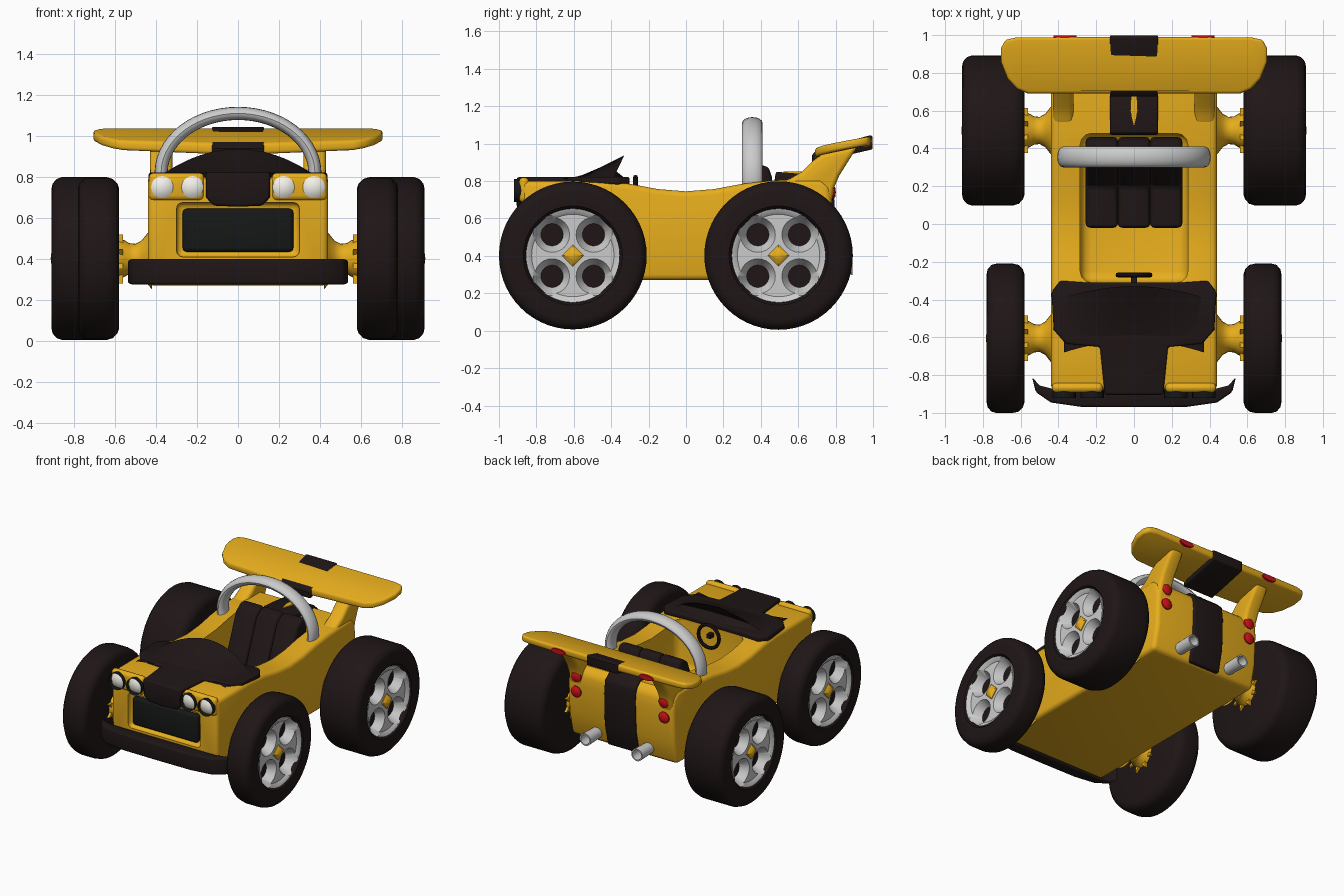
import bpy, bmesh
from math import sin, cos, pi, radians
from mathutils import Matrix, Vector

if "Cube" in bpy.data.objects:
    bpy.data.objects.remove(bpy.data.objects["Cube"])


def material(name, rgb):
    m = bpy.data.materials.new(name)
    m.diffuse_color = (*rgb, 1)
    m.use_nodes = True
    m.node_tree.nodes["Principled BSDF"].inputs["Base Color"].default_value = m.diffuse_color
    return m


YELLOW = material("yellow_paint", (0.8, 0.42, 0.012))
BLACK = material("black_rubber", (0.014, 0.008, 0.008))
DARK = material("grille_dark", (0.008, 0.009, 0.009))
RED = material("red_lens", (0.6, 0.005, 0.008))
LENS = material("lamp_lens", (0.9, 0.88, 0.82))


def finish(name, bm, mat=None, bevel=0, cutters=(), seg=3):
    """Turn a bmesh into an object, bevel it, cut it, and smooth it."""
    bmesh.ops.remove_doubles(bm, verts=bm.verts, dist=1e-5)
    bmesh.ops.recalc_face_normals(bm, faces=bm.faces)
    me = bpy.data.meshes.new(name)
    bm.to_mesh(me)
    bm.free()
    ob = bpy.data.objects.new(name, me)
    bpy.context.collection.objects.link(ob)
    if mat:
        me.materials.append(mat)
    if bevel:
        b = ob.modifiers.new("bevel", 'BEVEL')
        b.width, b.segments, b.limit_method, b.angle_limit = bevel, seg, 'ANGLE', radians(40)
    for c in cutters:
        m = ob.modifiers.new("cut", 'BOOLEAN')
        m.object, m.operation, m.solver = c, 'DIFFERENCE', 'EXACT'
    bpy.ops.object.select_all(action='DESELECT')
    ob.select_set(True)
    bpy.context.view_layer.objects.active = ob
    if ob.modifiers:
        bpy.ops.object.convert(target='MESH')
    bpy.ops.object.shade_smooth_by_angle(angle=radians(35))
    for c in cutters:
        bpy.data.objects.remove(c)
    return ob


def prism(name, pts, axis, a, b, mat=None, bevel=0, cutters=(), seg=3):
    """Extrude a flat outline along an axis from a to b."""
    put = {'x': lambda p, h: (h, p[0], p[1]), 'y': lambda p, h: (p[0], h, p[1]),
           'z': lambda p, h: (p[0], p[1], h)}[axis]
    bm = bmesh.new()
    lo, hi = [[bm.verts.new(put(p, h)) for p in pts] for h in (a, b)]
    bm.faces.new(lo)
    bm.faces.new(hi)
    for i in range(len(pts)):
        j = (i + 1) % len(pts)
        bm.faces.new((lo[i], lo[j], hi[j], hi[i]))
    return finish(name, bm, mat, bevel, cutters, seg)


def loft(name, rows, mat=None, closed=True, caps=False, cutters=()):
    """Skin rows of points; closed joins each row into a ring."""
    bm = bmesh.new()
    vs = [[bm.verts.new(p) for p in r] for r in rows]
    n = len(rows[0])
    for r, s in zip(vs, vs[1:]):
        for i in range(n if closed else n - 1):
            j = (i + 1) % n
            bm.faces.new((r[i], r[j], s[j], s[i]))
    if caps:
        bm.faces.new(vs[0])
        bm.faces.new(vs[-1])
    return finish(name, bm, mat, cutters=cutters)


def lathe(name, prof, axis, loc, mat=None, n=40, cutters=()):
    """Spin (along, radius) pairs about the x or y axis through loc."""
    rows = []
    for a, r in prof:
        ring = [(r * cos(2 * pi * k / n), r * sin(2 * pi * k / n)) for k in range(n)]
        rows.append([Vector(loc) + Vector((a, c, s) if axis == 'x' else (c, a, s)) for c, s in ring])
    return loft(name, rows, mat, cutters=cutters)


def box(x0, x1, y0, y1):
    return [(x0, y0), (x1, y0), (x1, y1), (x0, y1)]


def mirrored(half):
    """Complete a half outline whose first and last points lie on x = 0."""
    return half + [(-x, y) for x, y in half[-2:0:-1]]


# body tub with cockpit opening and grille recess
cockpit = prism("cockpit_cutter", box(-.285, .285, -.31, .48), 'z', .41, 1.2, YELLOW, .06)
recess = prism("grille_cutter", box(-.30, .30, .41, .675), 'y', -1, -.835, YELLOW, .03)
prism("body", [(-.87, .27), (-.88, .80), (-.45, .80), (-.3, .785), (-.15, .757), (0, .745), (.15, .757),
               (.3, .785), (.45, .802), (.6, .81), (.72, .81), (.77, .77), (.78, .68), (.77, .45), (.73, .27)],
      'x', -.44, .44, YELLOW, .03, [cockpit, recess])
prism("grille", box(-.27, .27, .435, .645), 'y', -.872, -.82, DARK, .02)
prism("front_bumper", mirrored([(0, -.97), (.28, -.968), (.44, -.945), (.52, -.89), (.54, -.81), (.50, -.855),
                                (.42, -.875), (0, -.875)]), 'z', .275, .40, BLACK, .025)

# hood panel, nose stripe and raised cowl
prism("hood_panel", mirrored([(0, -.90), (.155, -.90), (.18, -.65), (.36, -.635), (.425, -.56), (.437, -.36),
                              (.39, -.30), (.25, -.31), (0, -.31)]), 'z', .78, .822, BLACK, .012)
prism("nose_stripe", mirrored([(0, .655), (.12, .66), (.155, .70), (.158, .822), (0, .822)]),
      'y', -.905, -.85, BLACK, .015)
cowl = [(-.62, 0), (-.55, .022), (-.45, .065), (-.33, .125), (-.385, .05), (-.31, -.01)]
loft("cowl", [[(.37 * u / 10, y - .06 * (u / 10) ** 2, .812 + h * (1 - (u / 10) ** 2)) for u in range(-10, 11)]
              for y, h in cowl], BLACK, closed=False)

# steering wheel
loft("steering_wheel", [[((.085 + .013 * cos(a * pi / 4)) * cos(t * pi / 12), -.27 + .013 * sin(a * pi / 4),
                          .735 + (.085 + .013 * cos(a * pi / 4)) * sin(t * pi / 12)) for a in range(8)]
                        for t in range(25)], BLACK)
prism("steering_column", box(-.015, .015, .72, .75), 'y', -.33, -.265, BLACK)

# seat made of three ribbed cushions
seat = [(-.02, .40), (-.02, .54), (.20, .52), (.33, .84), (.39, .885), (.44, .88), (.46, .82), (.46, .40)]
for x in (-.17, 0, .17):
    prism("seat_cushion", seat, 'x', x - .086, x + .086, BLACK, .03)

# roll bar: flattened tube swept over an arch
rows = []
for i in range(33):
    t = -.2 + (pi + .4) * i / 32
    n = Vector((.29 * cos(t), 0, .375 * sin(t))).normalized()
    c = Vector((.375 * cos(t), .355, .82 + .29 * sin(t)))
    rows.append([c + n * .032 * cos(k * pi / 8) + Vector((0, .055 * sin(k * pi / 8), 0)) for k in range(16)])
loft("roll_bar", rows, caps=True)

# rear wing, its stripe and its struts
wing = prism("rear_wing", mirrored([(0, .69), (.56, .69), (.62, .715), (.67, .77), (.705, .86), (.705, .93),
                                    (.68, .975), (.62, .988), (0, .99)]), 'z', -.045, 0, YELLOW, .015)
for v in wing.data.vertices:
    x, y, z = v.co
    k = max(0, 1 - (abs(x) / .7) ** 2)
    v.co.z = z * (1 + .3 * k) + .962 + (y - .69) * .26 + .025 * (1 - k) * (1 - (y - .69) / .3)
prism("wing_stripe", [(.675, .895), (.675, .94), (.70, .97), (.99, 1.046), (.998, 1.035), (.998, .97)],
      'x', -.128, .128, BLACK, .008)
strut = [(.50, .79), (.56, .815), (.62, .85), (.68, .91), (.73, .945), (.92, .99), (.87, .91), (.82, .83),
         (.79, .76), (.775, .66), (.6, .7)]

# rear deck stripe running down the tail, with a thin yellow fin
prism("tail_stripe", [(.47, .78), (.48, .85), (.60, .84), (.73, .825), (.785, .775), (.795, .68), (.788, .45),
                      (.75, .28), (.70, .28), (.70, .78)], 'x', -.128, .128, BLACK, .012)
prism("deck_fin", [(0, .52), (.02, .60), (.015, .70), (-.015, .70), (-.02, .60)], 'z', .80, .85, YELLOW)


def wheel(side, name, y, inner, outer, radius):
    """Tyre, spoked rim, hub cap and axle for one wheel."""
    loc, s = (0, y, .402), side
    w = outer - inner
    lathe(name + "_tyre", [(s * a, r) for a, r in [
        (inner, 0), (inner, .34), (inner + .008, .365), (inner + .03, .388), (inner + .06, radius),
        (inner + w * .5, radius), (outer - .05, radius), (outer - .025, .388), (outer - .005, .365),
        (outer, .34), (outer, .265), (outer - .02, .248), (outer - .085, .24), (outer - .085, 0)]],
        'x', loc, BLACK, 56)
    bm = bmesh.new()
    for i in range(4):
        a = pi / 4 + i * pi / 2
        at = Matrix.Translation((s * (outer - .06), y + .157 * cos(a), .402 + .157 * sin(a)))
        bmesh.ops.create_cone(bm, cap_ends=True, segments=24, radius1=.04, radius2=.108, depth=.12,
                              matrix=at @ Matrix.Rotation(s * pi / 2, 4, 'Y'))
    holes = finish("rim_cutter", bm)
    lathe(name + "_rim", [(s * a, r) for a, r in [
        (outer - .09, 0), (outer - .09, .251), (outer - .006, .251), (outer - .012, .235),
        (outer - .025, .22), (outer - .025, 0)]], 'x', loc, None, 48, [holes])
    lathe(name + "_hub_cap", [(s * (outer - .04), .058), (s * (outer - .02), .058), (s * (outer + .002), .022),
                              (s * (outer + .004), 0)], 'x', loc, YELLOW, 4)
    # waisted axle ending in a petal-shaped flange
    lathe(name + "_axle", [(s * a, r) for a, r in [(.42, .15), (.445, .12), (.47, .088), (.50, .072), (.53, .075),
                                                   (.555, .09), (.59, .10)]], 'x', loc, YELLOW, 24)
    star = [(y + r * cos(k * pi / 8), .4 + r * sin(k * pi / 8))
            for k in range(16) for r in [.13 if k % 2 else .07]]
    prism(name + "_flange", star, 'x', s * (inner - .018), s * (inner + .005), YELLOW)


for s in (-1, 1):
    wheel(s, "front_wheel", -.605, .58, .78, .395)
    wheel(s, "rear_wheel", .495, .58, .91, .397)
    prism("wing_strut", strut, 'x', s * .32, s * .43, YELLOW, .025)
    # headlights on a raised pod
    prism("headlight_pod", box(s * .165, s * .435, .685, .82), 'y', -.893, -.84, YELLOW, .025)
    for x in (.222, .37):
        lathe("headlight_ring", [(-.03, .062), (.02, .062)], 'y', (s * x, -.89, .75), DARK, 24)
        lathe("headlight", [(.03, .054), (-.01, .054), (-.024, .035), (-.03, 0)],
              'y', (s * x, -.885, .75), LENS, 24)
    # tail lights on the body and under the wing edge
    for z in (.625, .74):
        lathe("tail_light", [(-.02, .042), (.008, .042), (.02, .025), (.023, 0)],
              'y', (s * .365, .778, z), RED, 20)
    prism("wing_light", [(s * .365 + .06 * cos(k * pi / 8), 1.005 + .02 * sin(k * pi / 8)) for k in range(16)],
          'y', .96, .997, RED)
    # exhaust pipes, open at the end
    lathe("exhaust_pipe", [(.70, .04), (.89, .046), (.89, .036), (.76, .032), (.76, 0)],
          'y', (s * .215, 0, .345), None, 20)
